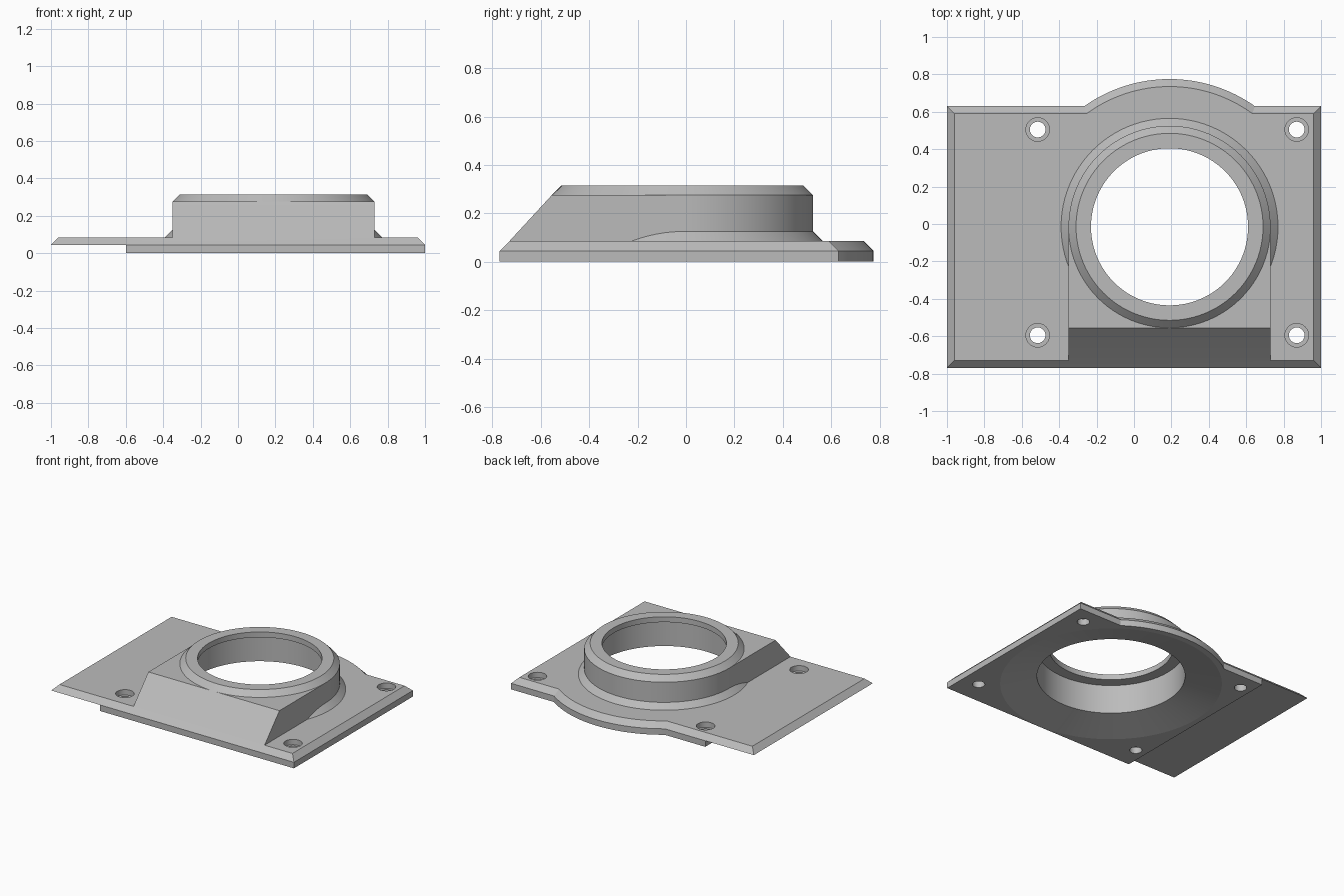
import bpy, bmesh
from math import sin, cos, pi, sqrt, atan2, radians

if "Cube" in bpy.data.objects:
    bpy.data.objects.remove(bpy.data.objects["Cube"], do_unlink=True)

CX, CY = 0.19, -0.015        # axis of the collar
SEGS = 96

grey = bpy.data.materials.new("plain_grey")
grey.use_nodes = True
grey.diffuse_color = (0.5, 0.5, 0.5, 1)
grey.node_tree.nodes["Principled BSDF"].inputs["Base Color"].default_value = (0.5, 0.5, 0.5, 1)


def loft(name, loops):
    """Closed solid through equal-length loops of 3D points."""
    bm = bmesh.new()
    rings = [[bm.verts.new(p) for p in loop] for loop in loops]
    n = len(rings[0])
    for a, b in zip(rings, rings[1:]):
        for i in range(n):
            j = (i + 1) % n
            bm.faces.new((a[i], a[j], b[j], b[i]))
    bm.faces.new(rings[0][::-1])
    bm.faces.new(rings[-1])
    bmesh.ops.recalc_face_normals(bm, faces=bm.faces)
    mesh = bpy.data.meshes.new(name)
    bm.to_mesh(mesh)
    bm.free()
    mesh.materials.append(grey)
    obj = bpy.data.objects.new(name, mesh)
    bpy.context.collection.objects.link(obj)
    return obj


def turned(name, profile, x=CX, y=CY, segs=SEGS):
    """Solid of revolution from (radius, height) pairs."""
    return loft(name, [[(x + r * cos(2 * pi * i / segs), y + r * sin(2 * pi * i / segs), z)
                        for i in range(segs)] for r, z in profile])


def box(name, x0, x1, y0, y1, z0, z1):
    return loft(name, [[(x0, y0, z), (x1, y0, z), (x1, y1, z), (x0, y1, z)] for z in (z0, z1)])


def outline(inset, z):
    """Rectangle with a round bulge on its back edge."""
    x, front, back, r = 1 - inset, -0.77 + inset, 0.63 - inset, 0.79 - inset
    h = back - CY
    start = atan2(h, sqrt(r * r - h * h))
    arc = [start + (pi - 2 * start) * i / 32 for i in range(33)]
    return ([(-x, front, z), (x, front, z), (x, back, z)]
            + [(CX + r * cos(a), CY + r * sin(a), z) for a in arc]
            + [(-x, back, z)])


def combine(target, other, operation):
    mod = target.modifiers.new(operation.lower(), "BOOLEAN")
    mod.operation, mod.solver, mod.object = operation, "EXACT", other
    bpy.context.view_layer.objects.active = target
    bpy.ops.object.modifier_apply(modifier=mod.name)
    bpy.data.objects.remove(other, do_unlink=True)


# Chamfered base plate
plate = loft("collar_plate", [outline(0, 0), outline(0, 0.045), outline(0.04, 0.085)])

# Thin overhanging side
combine(plate, box("overhang_cutter", -1.2, -0.6, -1, 1, -0.1, 0.045), "DIFFERENCE")

# Sloped block in front of the collar
side = [(-0.73, 0.06), (-0.73, 0.085), (-0.555, 0.275), (CY, 0.275), (CY, 0.06)]
combine(plate, loft("front_wedge", [[(x, y, z) for y, z in side]
                                    for x in (CX - 0.54, CX + 0.54)]), "UNION")

# Raised collar with flared foot and chamfered rim
combine(plate, turned("collar", [(0.58, 0.065), (0.58, 0.085), (0.54, 0.125),
                                 (0.54, 0.275), (0.50, 0.315)]), "UNION")

# Bore with a shallow funnel below and a lip on top
combine(plate, turned("bore_cutter", [(0.79, -0.01), (0.50, 0.06), (0.50, 0.275),
                                      (0.42, 0.275), (0.42, 0.4)]), "DIFFERENCE")

# Counterbored screw holes
for x in (-0.515, 0.87):
    for y in (-0.595, 0.505):
        combine(plate, turned("screw_cutter", [(0.042, -0.1), (0.042, 0.045),
                                               (0.063, 0.045), (0.063, 0.2)], x, y, 32), "DIFFERENCE")

bpy.ops.object.select_all(action="DESELECT")
plate.select_set(True)
bpy.context.view_layer.objects.active = plate
bpy.ops.object.shade_smooth_by_angle(angle=radians(12))
